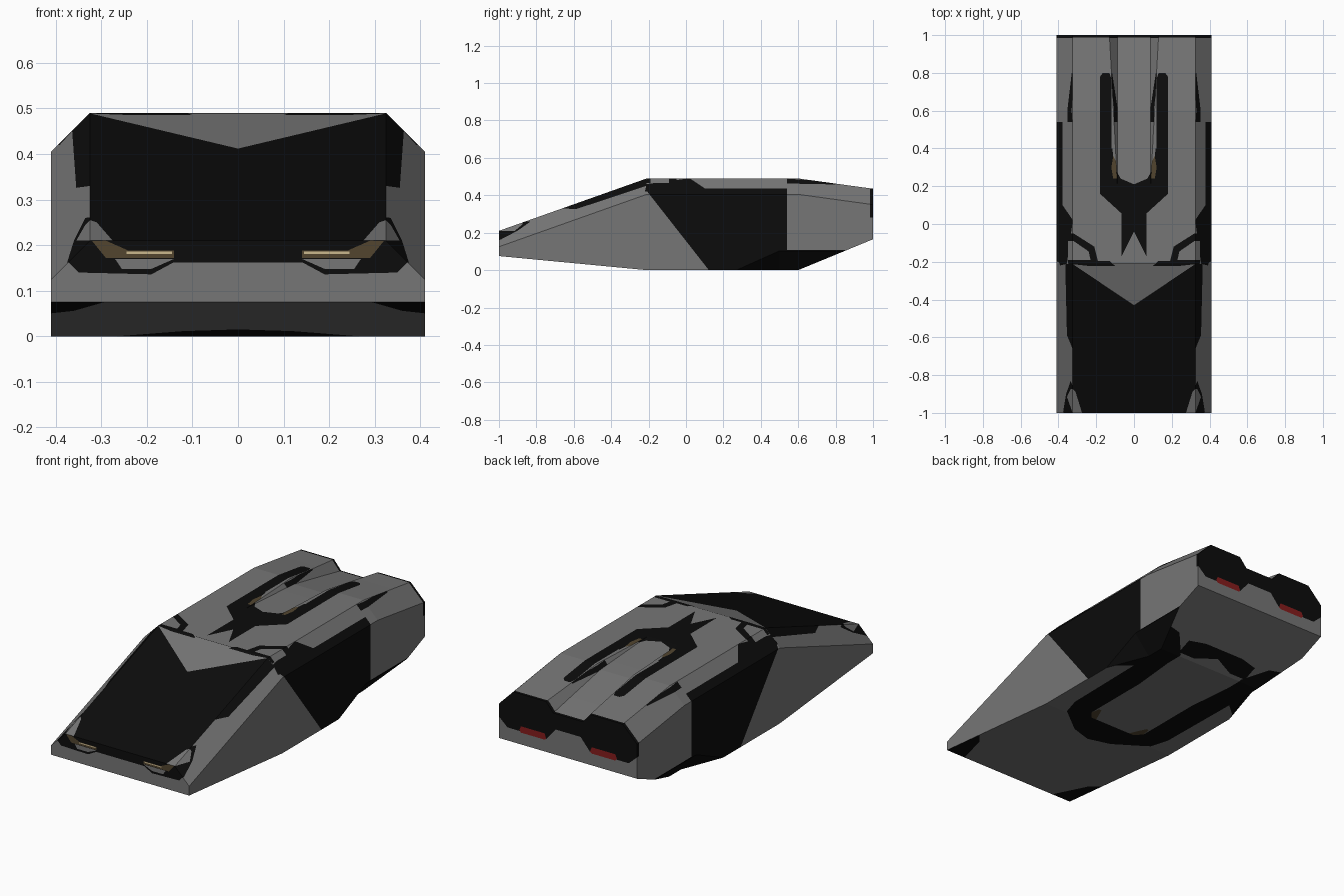
import bpy, bmesh
from mathutils import Vector

if "Cube" in bpy.data.objects:
    bpy.data.objects.remove(bpy.data.objects["Cube"])

# Flat colours
COLOURS = [("body_grey", (0.18, 0.18, 0.18)), ("panel_black", (0.0035, 0.0035, 0.0035)),
           ("lamp_brown", (0.085, 0.06, 0.028)), ("lamp_beige", (0.6, 0.48, 0.27)),
           ("tail_red", (0.24, 0.012, 0.012))]
GREY, BLACK, BROWN, BEIGE, RED = range(5)
mesh = bpy.data.meshes.new("car_body")
for name, c in COLOURS:
    m = bpy.data.materials.new(name)
    m.diffuse_color = (*c, 1)
    m.use_nodes = True
    m.node_tree.nodes["Principled BSDF"].inputs["Base Color"].default_value = m.diffuse_color
    mesh.materials.append(m)

# Wedge hull sections: y, bottom z, bottom half width, side start z, roof z, groove depth
SECTIONS = [
    (-1.00, 0.075, 0.41, 0.075, 0.210, 0.0),
    (-0.21, 0.000, 0.41, 0.000, 0.490, 0.0),
    (0.20, 0.000, 0.41, 0.000, 0.490, 0.0),
    (0.27, 0.000, 0.41, 0.000, 0.490, 0.004),
    (0.50, 0.000, 0.32, 0.103, 0.490, 0.018),
    (0.60, 0.000, 0.32, 0.103, 0.490, 0.025),
    (0.85, 0.103, 0.41, 0.103, 0.4556, 0.04),
    (1.00, 0.165, 0.41, 0.165, 0.435, 0.05),
]
bm = bmesh.new()
rings = []
for y, zb, w, zs, top, d in SECTIONS:
    half = [(w, zb), (0.41, zs), (0.41, top - 0.085), (0.325, top),
            (0.088 + 0.85 * d, top), (0.088, top - d)]
    ring = half + [(-x, z) for x, z in reversed(half)]
    rings.append([bm.verts.new((x, y, z)) for x, z in ring])
n = len(rings[0])
for a, b in zip(rings, rings[1:]):
    for i in range(n):
        j = (i + 1) % n
        bm.faces.new((a[i], a[j], b[j], b[i]))
bm.faces.new(rings[0])
bm.faces.new(rings[-1])
bmesh.ops.remove_doubles(bm, verts=bm.verts[:], dist=1e-4)
bmesh.ops.dissolve_degenerate(bm, edges=bm.edges[:], dist=1e-4)
bmesh.ops.triangulate(bm, faces=bm.faces[:])
bmesh.ops.recalc_face_normals(bm, faces=bm.faces[:])

VIEWS = {  # direction, and 2D point to 3D point
    "top": ((0, 0, 1), lambda u, v: (u, v, 0)),
    "bottom": ((0, 0, -1), lambda u, v: (u, v, 0)),
    "front": ((0, -1, 0), lambda u, v: (u, 0, v)),
    "rear": ((0, 1, 0), lambda u, v: (u, 0, v)),
    "side": ((1, 0, 0), lambda u, v: (0, u, v)),
}


def paint(mat, view, pts):
    """Cut a convex outline into the faces turned to a view, on both sides, and colour it."""
    base, to3d = VIEWS[view]
    for s in (1, -1):
        mir = Vector((s, 1, 1))
        d = Vector(base) * mir
        poly = [Vector(to3d(*p)) * mir for p in pts]
        mid = sum(poly, Vector()) / len(poly)
        bm.normal_update()
        faces = [f for f in bm.faces if f.normal.dot(d) > 0.2]
        for a, b in zip(poly, poly[1:] + poly[:1]):
            if not faces:
                break
            no = (b - a).cross(d).normalized()
            if (a - mid).dot(no) < 0:
                no = -no
            geom = set(faces)
            for f in faces:
                geom.update(f.verts)
                geom.update(f.edges)
            res = bmesh.ops.bisect_plane(bm, geom=list(geom), dist=1e-5, plane_co=a, plane_no=no)
            faces = [f for f in res["geom"] if isinstance(f, bmesh.types.BMFace)
                     and (f.calc_center_median() - a).dot(no) < 0]
        for f in faces:
            f.material_index = mat


# Side panels and lower recess
paint(BLACK, "side", [(-.215, .43), (.13, -.01), (.54, -.01), (.54, .437), (-.1, .437)])
paint(BLACK, "side", [(-.22, .42), (-.21, .46), (.02, .491), (.1, .437), (.1, .42)])
paint(BLACK, "side", [(.27, -.01), (.48, .107), (.86, .107), (.6, -.01)])
paint(BLACK, "side", [(.54, .463), (.8, .458), (.8, .47), (.54, .489)])

# Windscreen with grey peak
paint(BLACK, "top", [(0, -1.01), (.325, -1.01), (.325, -.21), (0, -.21)])
paint(GREY, "top", [(0, -.43), (.325, -.212), (0, -.212)])
paint(BLACK, "front", [(.325, .33), (.355, .326), (.364, .451), (.325, .489)])

# Roof: front rim, corner chevrons, centre stem and fork
paint(BLACK, "top", [(0, -.24), (.08, -.24), (.1, -.222), (.24, -.222), (.24, -.195), (0, -.195)])
paint(BLACK, "top", [(.35, -.05), (.32, -.05), (.21, -.12), (.19, -.2), (.24, -.222), (.35, -.21)])
paint(GREY, "top", [(.35, -.09), (.32, -.09), (.24, -.145), (.23, -.19), (.35, -.19)])
paint(BLACK, "top", [(0, -.2), (.08, -.2), (.065, -.17), (.065, .06), (0, .06)])
paint(BLACK, "top", [(0, .055), (.065, .055), (.18, .16), (.18, .215), (0, .215)])
paint(BLACK, "top", [(0, .21), (.18, .21), (.18, .4), (0, .4)])
paint(BLACK, "top", [(.12, .38), (.18, .38), (.18, .78), (.165, .8), (.13, .8), (.12, .77)])
paint(GREY, "top", [(0, .21), (.07, .24), (.105, .3), (.115, .41), (0, .41)])
paint(BROWN, "top", [(.09, .24), (.11, .24), (.12, .3), (.11, .36), (.095, .33)])
paint(BLACK, "top", [(0, .988), (.41, .988), (.41, 1.01), (0, 1.01)])

# Nose band, corner trims and headlamps
paint(BLACK, "front", [(0, .162), (.375, .162), (.325, .215), (0, .215)])
paint(BLACK, "front", [(.14, .163), (.19, .136), (.35, .14), (.375, .165)])
paint(BLACK, "front", [(.315, .262), (.335, .26), (.36, .21), (.375, .162), (.29, .2)])
paint(GREY, "front", [(.31, .25), (.325, .255), (.335, .245), (.355, .21), (.275, .21)])
paint(GREY, "front", [(.14, .17), (.19, .148), (.255, .148), (.27, .17)])
paint(BROWN, "front", [(.14, .172), (.14, .188), (.25, .188), (.29, .172)])
paint(BROWN, "front", [(.24, .188), (.29, .21), (.32, .209), (.29, .172), (.26, .172)])
paint(BEIGE, "front", [(.145, .181), (.145, .186), (.245, .186), (.245, .181)])

# Tail panel and tail lamps
paint(BLACK, "rear", [(0, .3), (.42, .3), (.42, .45), (0, .45)])
paint(BLACK, "rear", [(.07, .305), (.13, .235), (.36, .235), (.41, .28), (.41, .305)])
paint(RED, "rear", [(.13, .235), (.14, .262), (.28, .262), (.29, .24), (.28, .228), (.14, .228)])
paint(BLACK, "side", [(.985, .28), (1.01, .28), (1.01, .45), (.985, .45)])

# Underside: nose corners, dark surround, grey keel, rear band
paint(BLACK, "bottom", [(.29, -1.01), (.42, -1.01), (.42, -.73), (.36, -.8)])
paint(BLACK, "bottom", [(0, -.37), (.12, -.33), (.28, -.2), (.31, -.1), (.32, .5), (0, .5)])
paint(GREY, "bottom", [(0, -.17), (.14, -.17), (.175, -.13), (.175, .27), (0, .27)])
paint(GREY, "bottom", [(0, .25), (.175, .25), (.2, .51), (0, .51)])
paint(BROWN, "bottom", [(.11, -.17), (.14, -.17), (.175, -.13), (.165, -.08), (.15, -.08)])
paint(BLACK, "bottom", [(.2, .48), (.41, .3), (.41, .84), (.3, .72), (.2, .7)])
paint(BLACK, "bottom", [(0, .62), (.12, .62), (.22, .58), (.22, .7), (.12, .72), (0, .72)])

bm.normal_update()
bm.to_mesh(mesh)
bm.free()
body = bpy.data.objects.new("car_body", mesh)
bpy.context.collection.objects.link(body)
